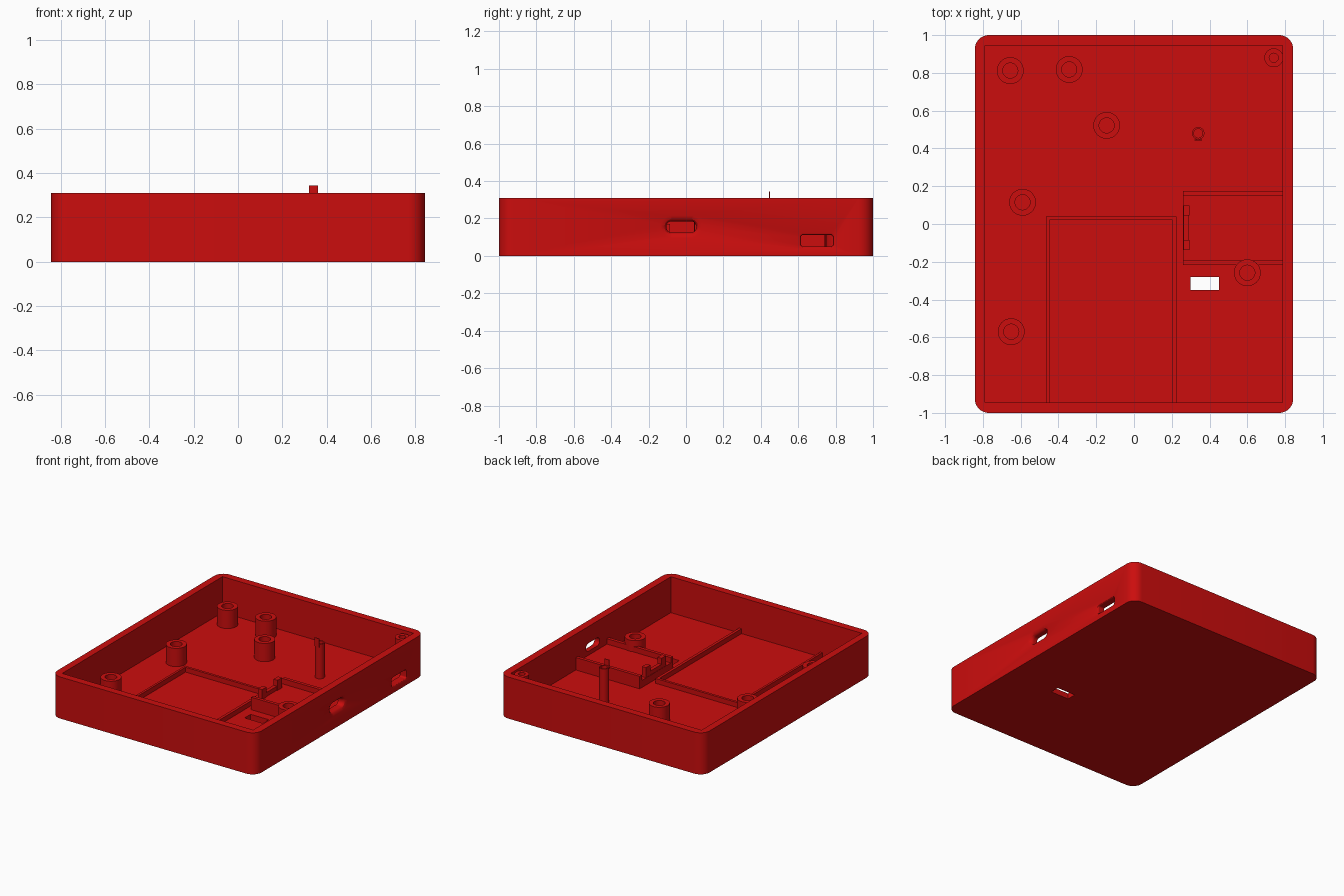
import bpy, bmesh, math

if "Cube" in bpy.data.objects:
    bpy.data.objects.remove(bpy.data.objects["Cube"])

RED = bpy.data.materials.new("red_plastic")
RED.diffuse_color = (0.6, 0.004, 0.004, 1)
RED.use_nodes = True
RED.node_tree.nodes["Principled BSDF"].inputs["Base Color"].default_value = RED.diffuse_color

FLOOR, TOP = 0.042, 0.31


def add_object(name, bm):
    bmesh.ops.recalc_face_normals(bm, faces=bm.faces)
    mesh = bpy.data.meshes.new(name)
    bm.to_mesh(mesh)
    bm.free()
    mesh.materials.append(RED)
    ob = bpy.data.objects.new(name, mesh)
    bpy.context.collection.objects.link(ob)
    return ob


def select(ob):
    bpy.ops.object.select_all(action='DESELECT')
    ob.select_set(True)
    bpy.context.view_layer.objects.active = ob


def smooth(ob):
    select(ob)
    bpy.ops.object.shade_smooth_by_angle(angle=math.radians(30))


def loft(name, rings):
    """Closed solid through rings of equal point count."""
    bm = bmesh.new()
    rows = [[bm.verts.new(p) for p in ring] for ring in rings]
    n = len(rows[0])
    for a, b in zip(rows, rows[1:]):
        for i in range(n):
            j = (i + 1) % n
            bm.faces.new((a[i], a[j], b[j], b[i]))
    bm.faces.new(rows[0])
    bm.faces.new(rows[-1])
    return add_object(name, bm)


def rounded_rect(hw, hh, r, steps=8):
    pts = []
    for k, (sx, sy) in enumerate([(1, 1), (-1, 1), (-1, -1), (1, -1)]):
        for i in range(steps + 1):
            a = math.pi / 2 * (k + i / steps)
            pts.append((sx * (hw - r) + r * math.cos(a), sy * (hh - r) + r * math.sin(a)))
    return pts


def box(name, x0, x1, y0, y1, z0, z1):
    base = [(x0, y0), (x1, y0), (x1, y1), (x0, y1)]
    return loft(name, [[(x, y, z) for x, y in base] for z in (z0, z1)])


def tube_post(name, x, y, radius, bore, z1, bore_bottom, n=32):
    """Round post with a blind hole from the top."""
    profile = [(radius, FLOOR - 0.01), (radius, z1), (bore, z1), (bore, bore_bottom)]
    return loft(name, [[(x + r * math.cos(2 * math.pi * i / n),
                         y + r * math.sin(2 * math.pi * i / n), z) for i in range(n)]
                       for r, z in profile])


def port_cutter(name, y, z, hw, hh, corner, fillet):
    """Opening through the right wall, with its outer rim rounded over."""
    x_out, rings = 0.843, []
    grow = [(x_out + 0.02, fillet)]
    for i in range(7):
        a = math.pi / 2 * i / 6
        grow.append((x_out - fillet * math.sin(a), fillet * (1 - math.sin(math.acos(1 - math.sin(a))))
                     if i else fillet))
    grow.append((0.74, 0.0))
    for x, g in grow:
        rings.append([(x, y + u, z + v) for u, v in rounded_rect(hw + g, hh + g, corner + g)])
    return loft(name, rings)


# Tray shell with rounded outer corners
case = loft("case_shell", [[(x, y, z) for x, y in rounded_rect(0.843, 1.0, 0.075, 10)]
                           for z in (0, TOP)])

# Cavity, cable port, switch slot and floor slot
cutters = [
    box("cavity_cutter", -0.79, 0.787, -0.945, 0.945, FLOOR, TOP + 0.1),
    port_cutter("cable_port_cutter", -0.025, 0.155, 0.08, 0.03, 0.028, 0.03),
    port_cutter("switch_slot_cutter", 0.70, 0.081, 0.085, 0.031, 0.012, 0.013),
    box("floor_slot_cutter", 0.30, 0.45, -0.35, -0.28, -0.1, 0.1),
]
for cutter in cutters:
    select(case)
    mod = case.modifiers.new(cutter.name, 'BOOLEAN')
    mod.operation = 'DIFFERENCE'
    mod.solver = 'EXACT'
    mod.object = cutter
    bpy.ops.object.modifier_apply(modifier=mod.name)
    bpy.data.objects.remove(cutter)
smooth(case)

# Hollow board standoffs
for i, (x, y) in enumerate([(-0.655, 0.812), (-0.343, 0.818), (-0.145, 0.522),
                            (-0.59, 0.115), (-0.65, -0.57), (0.60, -0.258)]):
    smooth(tube_post(f"standoff_{i + 1}", x, y, 0.071, 0.04, 0.178, FLOOR + 0.005))

# Corner post and slender pin with its thin tab
smooth(tube_post("corner_post", 0.74, 0.88, 0.05, 0.024, 0.295, 0.15))
smooth(tube_post("pin", 0.34, 0.48, 0.033, 0.024, 0.30, 0.26, 20))
box("pin_tab", 0.32, 0.36, 0.443, 0.448, 0.28, 0.345)

# Low battery frame, open toward the front wall
box("battery_rib_left", -0.465, -0.448, -0.947, 0.04, FLOOR - 0.01, 0.078)
box("battery_rib_right", 0.203, 0.224, -0.947, 0.04, FLOOR - 0.01, 0.078)
box("battery_rib_back", -0.45, 0.205, 0.021, 0.04, FLOOR - 0.01, 0.078)

# Charger board cradle against the right wall
box("cradle_platform", 0.26, 0.79, -0.20, 0.16, FLOOR - 0.01, 0.095)
box("cradle_rib_back", 0.26, 0.79, 0.15, 0.175, FLOOR - 0.01, 0.135)
box("cradle_rib_front", 0.26, 0.79, -0.217, -0.192, FLOOR - 0.01, 0.135)

# Board stop with two taller clips
box("stop_wall", 0.262, 0.29, -0.13, 0.09, 0.09, 0.125)
for name, y0, y1 in (("stop_clip_front", -0.138, -0.085), ("stop_clip_back", 0.045, 0.098)):
    box(name, 0.262, 0.295, y0, y1, 0.09, 0.17)
